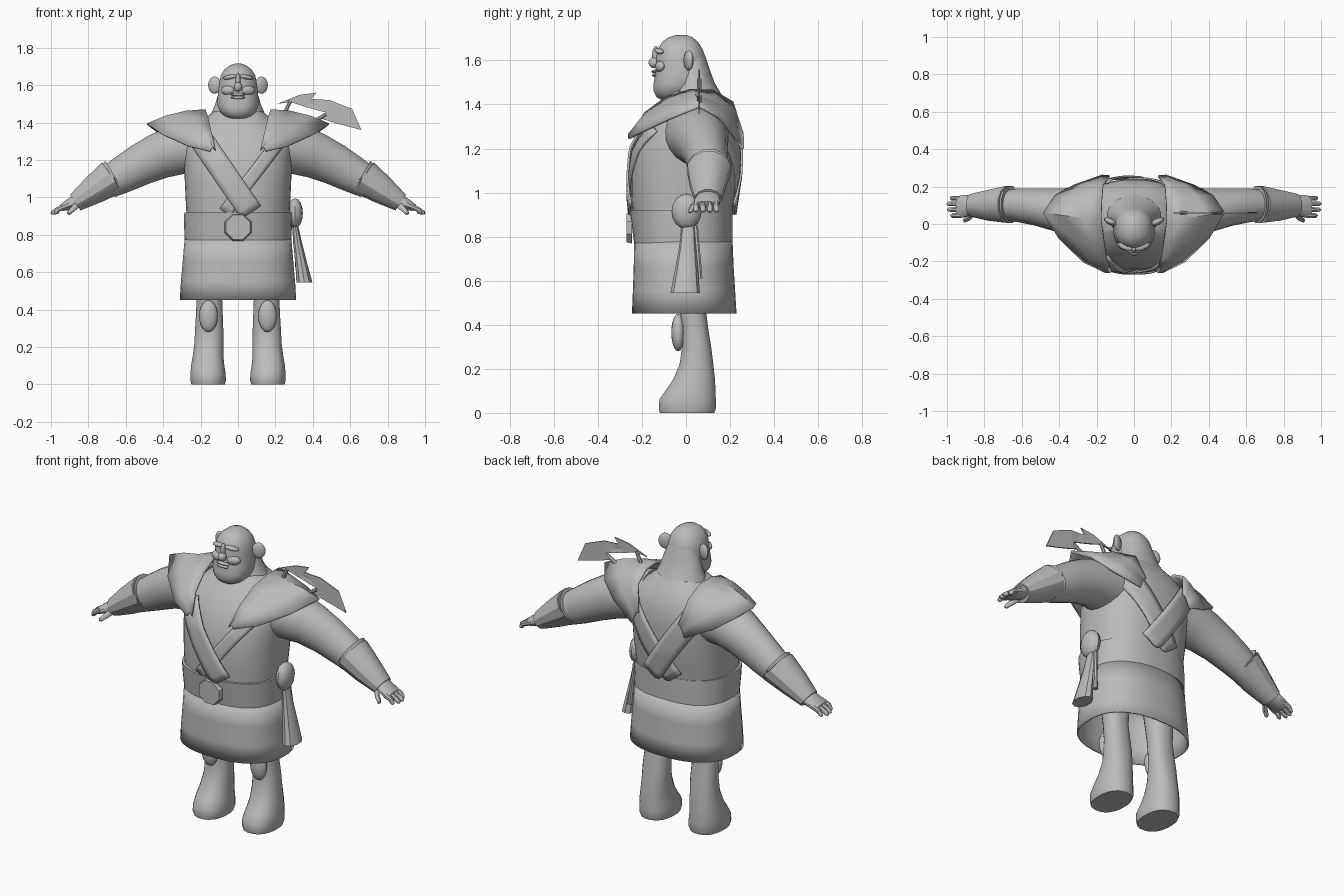
import bpy, bmesh, math
from mathutils import Vector, Matrix

if "Cube" in bpy.data.objects:
    bpy.data.objects.remove(bpy.data.objects["Cube"])

grey = bpy.data.materials.new("plain_grey")
grey.diffuse_color = (0.5, 0.5, 0.5, 1)
grey.use_nodes = True
grey.node_tree.nodes["Principled BSDF"].inputs["Base Color"].default_value = grey.diffuse_color


def finish(name, bm, mirror=False, thick=0, angle=40, smooth=True):
    bmesh.ops.recalc_face_normals(bm, faces=bm.faces)
    me = bpy.data.meshes.new(name)
    bm.to_mesh(me)
    bm.free()
    ob = bpy.data.objects.new(name, me)
    bpy.context.collection.objects.link(ob)
    me.materials.append(grey)
    if smooth:
        me.shade_smooth()
        me.set_sharp_from_angle(angle=math.radians(angle))
    if thick:
        m = ob.modifiers.new("thickness", 'SOLIDIFY')
        m.thickness, m.offset = thick, 0
    if mirror:
        ob.modifiers.new("mirror", 'MIRROR').use_mirror_merge = False
    return ob


def skin(bm, rings, closed=True, caps=True):
    vs = [[bm.verts.new(p) for p in r] for r in rings]
    n = len(vs[0])
    for a, b in zip(vs, vs[1:]):
        for i in range(n if closed else n - 1):
            j = (i + 1) % n
            bm.faces.new((a[i], a[j], b[j], b[i]))
    if caps:
        bm.faces.new(vs[0])
        bm.faces.new(vs[-1])


def unit_ring(n, p):
    # rounded-box outline for p above 2, ellipse for p = 2
    out = []
    for i in range(n):
        t = 2 * math.pi * (i + 0.5) / n
        c, s = math.cos(t), math.sin(t)
        out.append((math.copysign(abs(c) ** (2 / p), c), math.copysign(abs(s) ** (2 / p), s)))
    return out


def stack(name, rings, n=24, p=2.0, caps=True, **kw):
    # horizontal sections: z, half width, front y, back y, centre x
    pts = []
    for z, rx, yf, yb, *cx in rings:
        x0 = cx[0] if cx else 0
        pts.append([(x0 + rx * u, (yf + yb) / 2 + (yb - yf) / 2 * v, z) for u, v in unit_ring(n, p)])
    bm = bmesh.new()
    skin(bm, pts, caps=caps)
    return finish(name, bm, **kw)


def limb(bm, path, n=16, caps=True):
    # sections along a path: centre, half size in y, half size across
    for_pts = []
    for i, (c, ry, rb) in enumerate(path):
        a = Vector(path[max(i - 1, 0)][0])
        b = Vector(path[min(i + 1, len(path) - 1)][0])
        side = (b - a).normalized().cross(Vector((0, 1, 0))).normalized()
        for_pts.append([Vector(c) + Vector((0, ry * u, 0)) + side * rb * v for u, v in unit_ring(n, 2)])
    skin(bm, for_pts, caps=caps)


def blob(name, c, r, rot=(0, 0, 0), seg=16, **kw):
    bm = bmesh.new()
    bmesh.ops.create_uvsphere(bm, u_segments=seg, v_segments=seg // 2 + 2, radius=1)
    m = Matrix.Translation(c)
    for a, ax in zip(rot, 'XYZ'):
        m = m @ Matrix.Rotation(math.radians(a), 4, ax)
    bm.transform(m @ Matrix.Diagonal((*r, 1)))
    return finish(name, bm, **kw)


# torso
TORSO = [(0.88, .275, -.24, .205), (0.98, .28, -.25, .22), (1.08, .285, -.25, .235), (1.2, .29, -.24, .24),
         (1.3, .295, -.195, .235), (1.37, .24, -.15, .21), (1.42, .18, -.105, .18), (1.46, .13, -.07, .15)]
stack("torso", TORSO, 40, 2.4)

# belt, skirt and buckle
stack("belt", [(.77, .286, -.236, .212), (.85, .289, -.247, .212), (.92, .288, -.258, .212)], 40, 2.4)
stack("skirt", [(.78, .282, -.232, .208), (.66, .292, -.234, .213), (.55, .302, -.238, .22), (.452, .308, -.242, .226)],
      40, 2.4, caps=False, thick=.008)
bm = bmesh.new()
bmesh.ops.create_cone(bm, cap_ends=True, segments=8, radius1=.078, radius2=.07, depth=.025)
bm.transform(Matrix.Translation((0, -.258, .84)) @ Matrix.Rotation(math.pi / 2, 4, 'X') @ Matrix.Rotation(math.pi / 8, 4, 'Z'))
finish("buckle", bm, angle=25)

# neck and head
stack("neck", [(1.38, .185, -.09, .2), (1.44, .148, -.07, .165), (1.5, .122, -.05, .13), (1.56, .105, -.04, .108),
               (1.62, .08, -.03, .088)])
stack("head", [(1.422, .045, -.115, -.02), (1.435, .075, -.135, .02), (1.46, .098, -.148, .05), (1.49, .11, -.149, .07),
               (1.53, .111, -.142, .085), (1.58, .105, -.135, .092), (1.62, .1, -.135, .088), (1.655, .092, -.126, .074),
               (1.685, .072, -.108, .054), (1.705, .045, -.08, .03), (1.716, .015, -.045, 0)], 24, 2.2)
blob("nose_tip", (0, -.145, 1.59), (.022, .025, .025))
blob("nose_bridge", (0, -.136, 1.625), (.013, .018, .04))
blob("brow", (.045, -.122, 1.643), (.04, .018, .012), (0, 10, 20), mirror=True)
blob("cheek", (.055, -.118, 1.572), (.038, .02, .025), (0, 0, 20), mirror=True)
blob("upper_lip", (0, -.142, 1.55), (.042, .014, .008))
blob("lower_lip", (0, -.142, 1.533), (.038, .013, .008))
blob("ear", (.125, .012, 1.6), (.038, .018, .046), (0, 0, 25), mirror=True)

# arms with cuffs and hands
bm = bmesh.new()
limb(bm, [((.18, .04, 1.27), .15, .15), ((.32, .055, 1.255), .14, .135), ((.42, .075, 1.222), .115, .125),
          ((.52, .09, 1.175), .1, .113), ((.62, .1, 1.12), .09, .1), ((.70, .1, 1.075), .08, .085)], 20)
finish("arm", bm, mirror=True)
bm = bmesh.new()
limb(bm, [((.70, .105, 1.09), .08, .075), ((.66, .105, 1.115), .102, .098), ((.672, .105, 1.107), .102, .1),
          ((.77, .1, 1.04), .085, .08), ((.87, .1, .972), .062, .052)], 12)
finish("cuff", bm, mirror=True, angle=30)
bm = bmesh.new()
limb(bm, [((.82, .1, 1.0), .05, .045), ((.875, .1, .975), .055, .036), ((.915, .095, .956), .062, .028),
          ((.945, .092, .944), .058, .018)], 12)
for y, end in ((.045, .98), (.077, .997), (.108, 1.0), (.138, .982)):
    limb(bm, [((.925, y, .952), .014, .016), ((.96, y, .937), .014, .015), ((end - .008, y, .918), .012, .012),
              ((end, y, .913), .005, .005)], 8)
limb(bm, [((.855, .07, .965), .02, .02), ((.88, .035, .94), .016, .016), ((.905, .02, .915), .012, .012),
          ((.91, .018, .909), .005, .005)], 8)
finish("hand", bm, mirror=True)

# wide pointed shoulder mantle
inner = [(.12, -.255, 1.25), (.145, -.185, 1.36), (.16, -.09, 1.43), (.175, .02, 1.465), (.172, .12, 1.462),
         (.165, .21, 1.41), (.13, .255, 1.27)]
outer = [(.15, -.258, 1.245), (.27, -.2, 1.275), (.4, -.075, 1.335), (.485, .06, 1.39), (.42, .15, 1.34),
         (.32, .205, 1.27), (.17, .258, 1.2)]
rows = []
for a, b in zip(inner, outer):
    a, b = Vector(a), Vector(b)
    rows.append([a.lerp(b, t) + Vector((0, 0, .02 * math.sin(math.pi * t))) for t in (0, .33, .67, 1)])
bm = bmesh.new()
skin(bm, rows, closed=False, caps=False)
finish("shoulder_mantle", bm, mirror=True, thick=.012)


# crossed sashes lying on the torso, front and back
def torso_y(x, z, s):
    for a, b in zip(TORSO, TORSO[1:]):
        if a[0] <= z <= b[0]:
            t = (z - a[0]) / (b[0] - a[0])
            rx, yf, yb = (a[k] + (b[k] - a[k]) * t for k in (1, 2, 3))
            u = max(0, 1 - min(1, abs(x) / rx) ** 2.4) ** (1 / 2.4)
            return (yf + yb) / 2 + s * (yb - yf) / 2 * u
    return 0


def sash(name, x0, x1, half, lift, s):
    a, b = Vector((x0, 0, 1.3)), Vector((x1, 0, .92))
    across = (b - a).normalized().cross(Vector((0, 1, 0)))
    rows = []
    for i in range(13):
        row = []
        for k in range(5):
            p = a.lerp(b, i / 12) + across * half * (k / 2 - 1)
            p.z = max(p.z, .9)
            p.y = torso_y(p.x, p.z, s) + s * lift
            row.append(p)
        rows.append(row)
    bm = bmesh.new()
    skin(bm, rows, closed=False, caps=False)
    finish(name, bm, thick=.01)


for side, s in (("front", -1), ("back", 1)):
    sash(side + "_over_sash", -.19, .07, .062, .016, s)
    sash(side + "_under_sash", .22, -.07, .035 if s < 0 else .06, .007, s)

# legs, knee pads
stack("leg", [(0, .09, -.12, .13, .16), (.02, .096, -.125, .137, .16), (.06, .095, -.122, .137, .16),
              (.1, .09, -.095, .135, .162), (.15, .083, -.06, .133, .16), (.22, .078, -.03, .125, .156),
              (.3, .076, -.018, .115, .154), (.38, .072, -.02, .102, .153), (.46, .069, -.03, .092, .153),
              (.7, .085, -.06, .1, .15)], 20, 2.3, mirror=True)
blob("knee_pad", (.158, -.035, .365), (.05, .032, .085), mirror=True)

# hip pouch with hanging cloth
blob("hip_pouch", (.305, .003, .915), (.042, .068, .08), seg=12)
stack("hanging_cloth", [(.85, .016, -.02, .04, .306), (.76, .025, -.03, .045, .318), (.65, .033, -.05, .055, .338),
                        (.545, .045, -.07, .063, .355)], 10, angle=30)
stack("hanging_strip", [(.85, .012, .03, .055, .3), (.72, .012, .04, .066, .312), (.61, .014, .045, .076, .32)], 8)

# jagged leaf ornament on one shoulder
outline = [(.21, 1.5), (.33, 1.548), (.42, 1.56), (.38, 1.527), (.49, 1.52), (.61, 1.473), (.52, 1.468), (.6, 1.42),
           (.66, 1.36), (.535, 1.393), (.43, 1.425), (.475, 1.452), (.36, 1.484), (.28, 1.51)]
bm = bmesh.new()
bm.faces.new([bm.verts.new((x, .06, z)) for x, z in outline])
bmesh.ops.triangulate(bm, faces=bm.faces)
finish("leaf_ornament", bm, thick=.008, smooth=False)
for i, (a, b) in enumerate((((.235, .06, 1.42), (.28, .06, 1.515)), ((.4, .06, 1.4), (.47, .06, 1.445)))):
    bm = bmesh.new()
    limb(bm, [(a, .012, .012), (b, .01, .01)], 8)
    finish("leaf_stem_%d" % (i + 1), bm)
